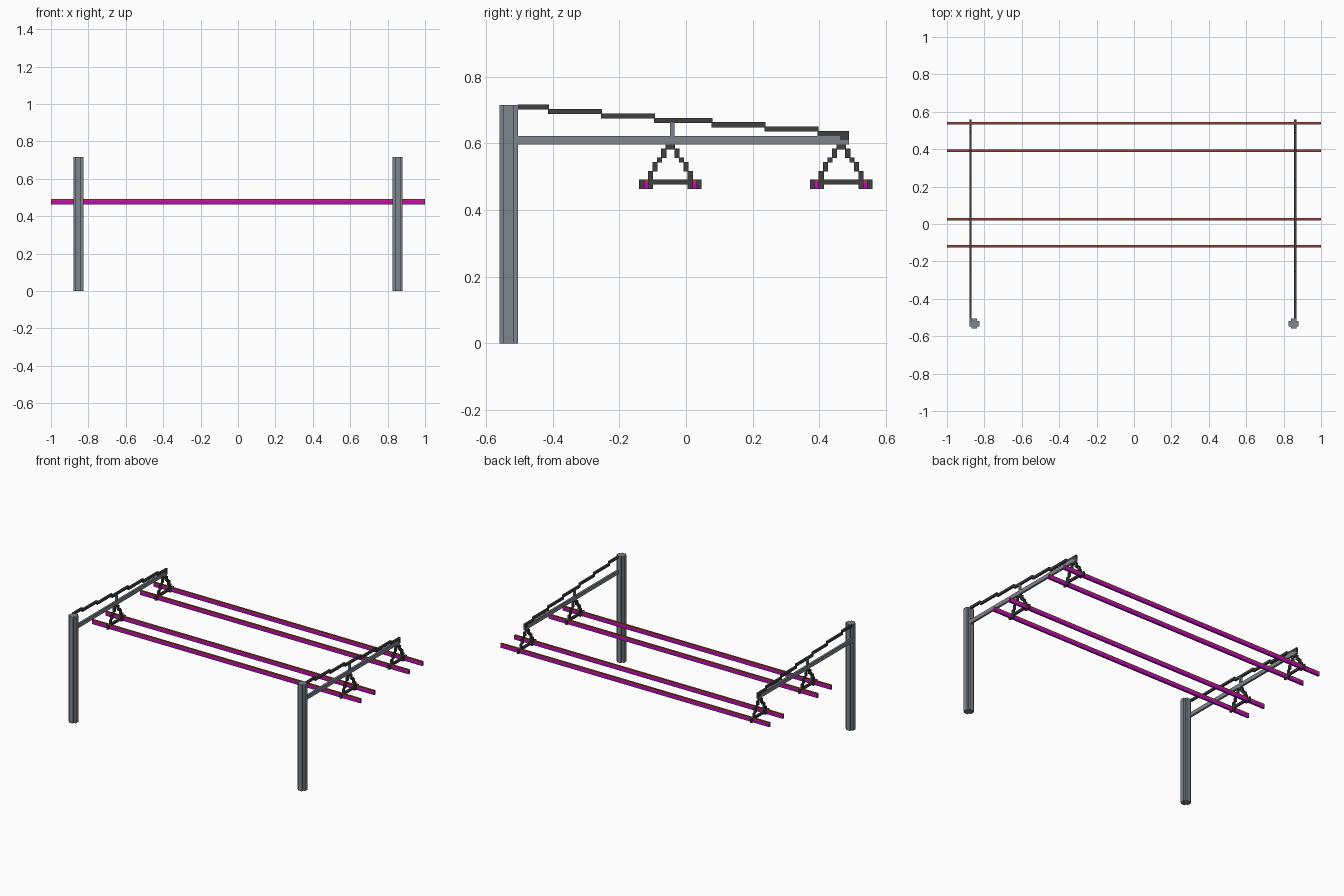
import bpy, bmesh
from mathutils import Vector

cube = bpy.data.objects.get("Cube")
if cube:
    bpy.data.objects.remove(cube, do_unlink=True)

V = 2 / 151                                  # one building block
ORIGIN = Vector((-1, -0.558, 0))
SWELL = Vector((0, 0.08, 0.08))              # blocks overlap slightly


def material(name, rgb):
    m = bpy.data.materials.new(name)
    m.use_nodes = True
    m.diffuse_color = (*rgb, 1)
    m.node_tree.nodes["Principled BSDF"].inputs["Base Color"].default_value = (*rgb, 1)
    return m


steel = material("steel grey", (0.21, 0.235, 0.27))
dark = material("dark grey", (0.05, 0.05, 0.05))
purple = material("purple", (0.6, 0.0, 0.58))
brown = material("red brown", (0.3, 0.06, 0.045))


def finish(name, mat, bm):
    mesh = bpy.data.meshes.new(name)
    bm.to_mesh(mesh)
    bm.free()
    mesh.materials.append(mat)
    bpy.context.collection.objects.link(bpy.data.objects.new(name, mesh))


def make(name, mat, boxes, swell=Vector()):
    """Object made of boxes, each given by two corners in blocks."""
    bm = bmesh.new()
    for lo, hi in boxes:
        lo, hi = Vector(lo) - swell, Vector(hi) + swell
        for v in bmesh.ops.create_cube(bm, size=1)["verts"]:
            v.co = ORIGIN + V * ((lo + hi) / 2 + v.co * (hi - lo))
    finish(name, mat, bm)


def make_post(name, x):
    """Post with notched corners, extruded from its cross profile."""
    quarter = [(2.1, 1.1), (1.1, 1.1), (1.1, 2.1)]
    outline = []
    for _ in range(4):
        outline += quarter
        quarter = [(-b, a) for a, b in quarter]
    bm = bmesh.new()
    ring = [bm.verts.new(ORIGIN + V * Vector((x + a, 1.95 + b, 0))) for a, b in outline]
    face = bm.faces.new(ring)
    new = bmesh.ops.extrude_face_region(bm, geom=[face])["geom"]
    bmesh.ops.translate(bm, vec=(0, 0, 54 * V),
                        verts=[g for g in new if isinstance(g, bmesh.types.BMVert)])
    bmesh.ops.recalc_face_normals(bm, faces=bm.faces)
    finish(name, steel, bm)


HANGERS = {"front": 38.6, "rear": 77.25}     # hanger centres along the beam
STEPS = (4, 11, 23, 35, 48, 60, 72, 79)      # where the stay drops a block
LEG = (4, 4, 3, 3, 2, 1, 1, 0)               # leg spread from foot to apex

for side, post_x, x in (("right", 11.1, 9), ("left", 139.9, 140)):
    make_post(side + "_post", post_x)

    # Cantilever beam and the upright that carries the stay
    make(side + "_beam", steel, [((x, 3, 45), (x + 1, 79, 46)),
                                 ((x, 3, 46), (x + 1, 77, 47))])
    make(side + "_upright", steel, [((x, 38.5, 47), (x + 1, 39.5, 50))])

    # Stepped stay descending from post to beam tip, with its end clamp
    stay = [((x, a, 53 - i), (x + 1, b, 54 - i))
            for i, (a, b) in enumerate(zip(STEPS, STEPS[1:]))]
    stay.append(((x, 77, 46), (x + 1, 79, 47)))
    make(side + "_stay", dark, stay, SWELL)

    # A-shaped hangers with a crossbar and end grips
    for place, c in HANGERS.items():
        parts = [((x, c - 7, 36), (x + 1, c + 7, 37))]
        for s in (-1, 1):
            grip = sorted((c + s * 4, c + s * 7))
            parts.append(((x, grip[0], 35), (x + 1, grip[1], 36)))
            for level, off in enumerate(LEG):
                leg = sorted((c + s * off, c + s * (off + 1)))
                parts.append(((x, leg[0], 37 + level), (x + 1, leg[1], 38 + level)))
        make(f"{side}_{place}_hanger", dark, parts, SWELL)

# Long rails running through the hangers, with a contrasting top strip
for place, c in HANGERS.items():
    for label, s in (("near", -1), ("far", 1)):
        y = c + s * 5.5
        make(f"{place}_{label}_rail", purple,
             [((0, y - .5, 34.9), (151, y + .5, 36.3))])
        make(f"{place}_{label}_rail_cap", brown,
             [((0, y - .5, 36.3), (151, y + .5, 37.1))])
